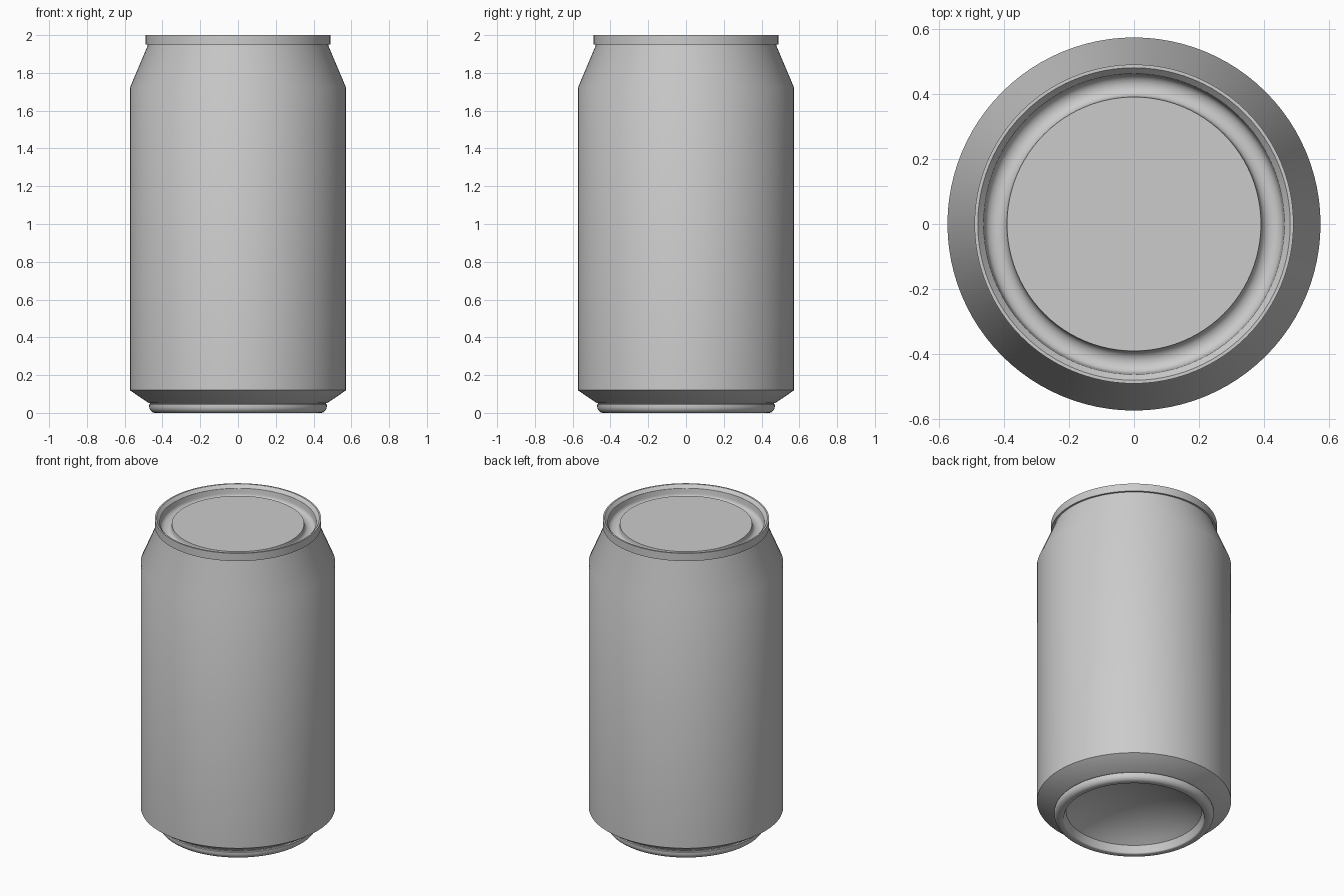
import bpy, bmesh, math

SEGMENTS = 96

old = bpy.data.objects.get("Cube")
if old:
    bpy.data.objects.remove(old, do_unlink=True)

# Single metal colour
metal = bpy.data.materials.new("brushed_grey_metal")
metal.use_nodes = True
GREY = (0.6, 0.6, 0.6, 1.0)
metal.diffuse_color = GREY
metal.node_tree.nodes["Principled BSDF"].inputs["Base Color"].default_value = GREY


def arc(cr, cz, rr, rz, start, end, steps=8):
    """Points on an elliptical arc in the (radius, height) plane."""
    angles = [math.radians(start + (end - start) * i / steps) for i in range(steps + 1)]
    return [(cr + rr * math.cos(a), cz + rz * math.sin(a)) for a in angles]


def lathe(name, profile):
    """Revolve a (radius, height) profile, ordered bottom to top, around z."""
    bm = bmesh.new()
    rings = []
    for r, z in profile:
        if r < 1e-5:
            rings.append([bm.verts.new((0, 0, z))] * SEGMENTS)
        else:
            rings.append([bm.verts.new((r * math.cos(2 * math.pi * j / SEGMENTS),
                                        r * math.sin(2 * math.pi * j / SEGMENTS), z))
                          for j in range(SEGMENTS)])
    for low, high in zip(rings, rings[1:]):
        for j in range(SEGMENTS):
            k = (j + 1) % SEGMENTS
            corners = [low[j], low[k], high[k], high[j]]
            bm.faces.new(list(dict.fromkeys(corners)))
    mesh = bpy.data.meshes.new(name)
    bm.to_mesh(mesh)
    bm.free()
    mesh.materials.append(metal)
    obj = bpy.data.objects.new(name, mesh)
    bpy.context.collection.objects.link(obj)
    bpy.ops.object.select_all(action='DESELECT')
    obj.select_set(True)
    bpy.context.view_layer.objects.active = obj
    bpy.ops.object.shade_smooth_by_angle(angle=math.radians(30))
    return obj


# Underside: concave dome, inner wall and rounded standing ring
dome = [(0.40 * math.sin(math.radians(a)) / math.sin(math.radians(50)),
         0.05 + 0.12 * (math.cos(math.radians(a)) - math.cos(math.radians(50)))
         / (1 - math.cos(math.radians(50)))) for a in range(0, 51, 5)]
foot = ([(0.413, 0.008)] + arc(0.425, 0.008, 0.012, 0.008, 180, 270, 4)[1:]
        + arc(0.438, 0.034, 0.032, 0.034, 270, 360, 8)
        + [(0.47, 0.045), (0.462, 0.05)])
lathe("base", dome + foot)

# Body: lower chamfer, straight wall and tapered neck
lathe("body", [(0.462, 0.05), (0.472, 0.052), (0.573, 0.12),
               (0.573, 1.72), (0.478, 1.945), (0.478, 1.95)])

# Lid: seam rim, bevelled inner lip, rounded groove and flat centre panel
rim = [(0.478, 1.95), (0.49, 1.95), (0.49, 2.0), (0.48, 2.0), (0.462, 1.98)]
groove = [(0.459, 1.955)] + arc(0.425, 1.95, 0.033, 0.027, 0, -180, 12) + [(0.390, 1.965)]
lathe("lid", rim + groove + [(0.0, 1.965)])
